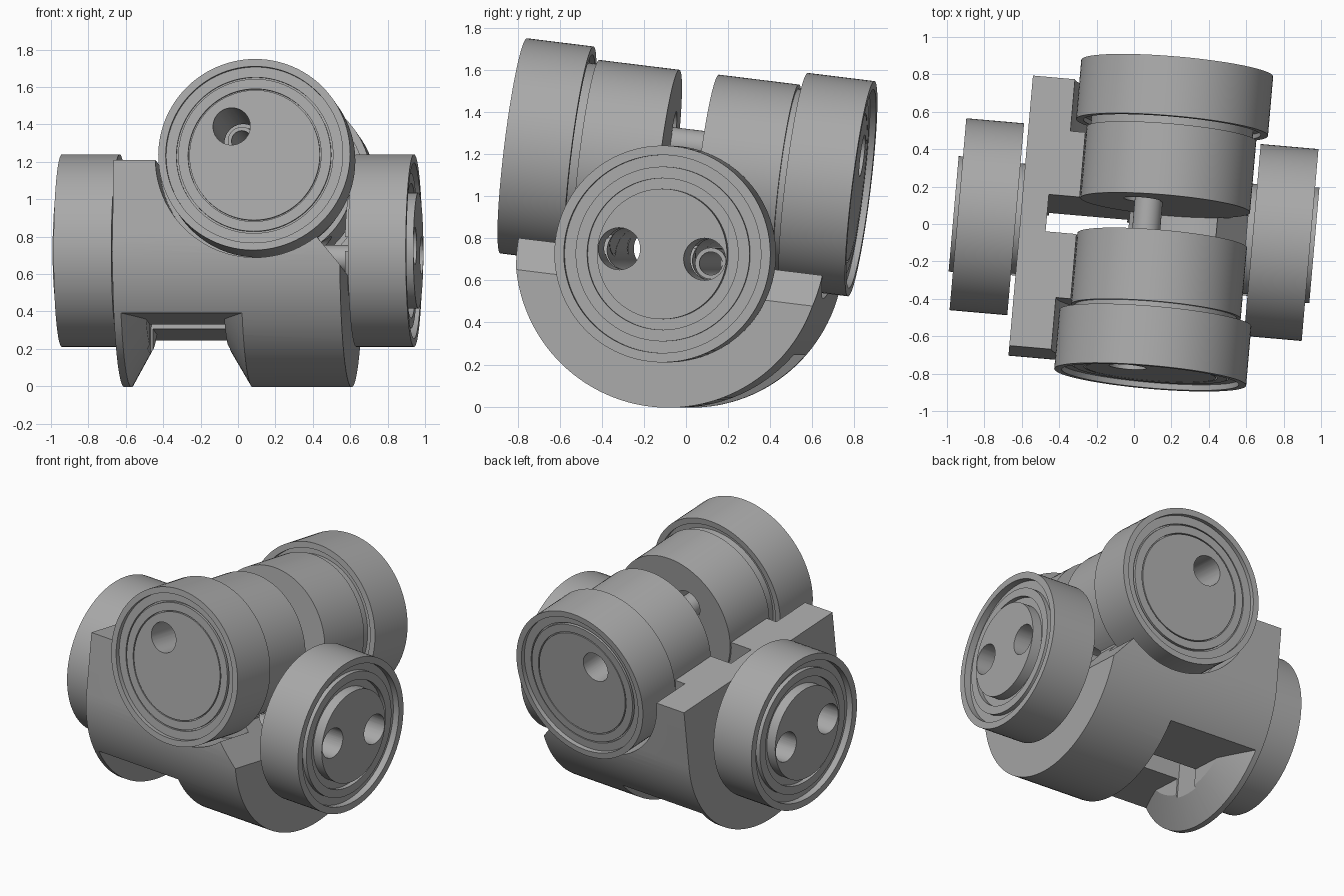
import bpy, bmesh, math
from mathutils import Matrix, Vector

if "Cube" in bpy.data.objects:
    bpy.data.objects.remove(bpy.data.objects["Cube"], do_unlink=True)

grey = bpy.data.materials.new("plain grey")
grey.use_nodes = True
GREY = (0.4, 0.4, 0.4, 1)
grey.diffuse_color = GREY
grey.node_tree.nodes["Principled BSDF"].inputs["Base Color"].default_value = GREY

# The whole joint is slightly yawed and pitched
FRAME = (Matrix.Translation((0, -0.03, 0.725))
         @ Matrix.Rotation(math.radians(-5), 4, 'Z')
         @ Matrix.Rotation(math.radians(-7), 4, 'X'))
UPPER = Vector((0.155, 0, 0.415))    # centre of the upper, front-to-back axis
ORIGIN = Vector((0, 0, 0))


def finish(bm, name):
    bmesh.ops.remove_doubles(bm, verts=bm.verts, dist=1e-5)
    bmesh.ops.recalc_face_normals(bm, faces=bm.faces)
    mesh = bpy.data.meshes.new(name)
    bm.to_mesh(mesh)
    bm.free()
    mesh.materials.append(grey)
    ob = bpy.data.objects.new(name, mesh)
    bpy.context.collection.objects.link(ob)
    ob.matrix_world = FRAME
    return ob


def lathe(name, profile, axis, centre=ORIGIN, flip=False, steps=96):
    """Revolve (radius, distance) points around the x or y axis."""
    bm = bmesh.new()
    s = -1 if flip else 1
    place = (lambda r, t: Vector((t * s, 0, r))) if axis == 'X' else (lambda r, t: Vector((0, t * s, r)))
    verts = [bm.verts.new(centre + place(r, t)) for r, t in profile]
    edges = [bm.edges.new(p) for p in zip(verts, verts[1:])]
    direction = Vector((1, 0, 0)) if axis == 'X' else Vector((0, 1, 0))
    bmesh.ops.spin(bm, geom=verts + edges, cent=centre, axis=direction,
                   angle=math.tau, steps=steps, use_duplicate=False)
    return finish(bm, name)


def rod(name, radius, a, b, axis, centre=ORIGIN):
    return lathe(name, [(0, a), (radius, a), (radius, b), (0, b)], axis, centre, steps=48)


def prism(name, outline, axis, a, b):
    """Extrude an outline along x (outline in y, z) or y (outline in x, z)."""
    bm = bmesh.new()
    place = (lambda u, v: (a, u, v)) if axis == 'X' else (lambda u, v: (u, a, v))
    face = bm.faces.new([bm.verts.new(place(u, v)) for u, v in outline])
    move = bmesh.ops.extrude_face_region(bm, geom=[face])["geom"]
    delta = Vector((b - a, 0, 0)) if axis == 'X' else Vector((0, b - a, 0))
    bmesh.ops.translate(bm, vec=delta, verts=[g for g in move if isinstance(g, bmesh.types.BMVert)])
    return finish(bm, name)


def box(name, x0, x1, y0, y1, z0, z1):
    return prism(name, [(x0, z0), (x1, z0), (x1, z1), (x0, z1)], 'Y', y0, y1)


def combine(ob, others, operation='DIFFERENCE'):
    for other in others:
        mod = ob.modifiers.new("cut", 'BOOLEAN')
        mod.operation, mod.solver, mod.object = operation, 'EXACT', other
    bpy.context.view_layer.update()
    graph = bpy.context.evaluated_depsgraph_get()
    mesh = bpy.data.meshes.new_from_object(ob.evaluated_get(graph))
    ob.modifiers.clear()
    ob.data = mesh


cutters, parts = [], []


def cutter(ob):
    ob.hide_render = True
    cutters.append(ob)
    return ob


# Holes running through both axes
x_holes = [cutter(rod("side_hole_cutter", 0.1, -1.2, 1.2, 'X', Vector((0, y, 0)))) for y in (-0.205, 0.205)]
y_hole = cutter(rod("front_hole_cutter", 0.1, -1.2, 1.2, 'Y', UPPER + Vector((-0.125, 0, 0.155))))

# Saddle body: half-round underside with a straight-sided top
R, TOP, END = 0.73, 0.4, 0.61
arc = [(-R * math.cos(i * math.pi / 64), -R * math.sin(i * math.pi / 64)) for i in range(65)]
body = prism("saddle_body", arc + [(R, TOP), (-R, TOP)], 'X', -END, END)
groove = cutter(lathe("groove_cutter", [(0, -1), (0.54, -1), (0.54, -0.45), (0.46, -0.45),
                                        (0.46, 0.45), (0.54, 0.45), (0.54, 1), (0, 1)], 'Y', UPPER))
chamfer = cutter(prism("chamfer_cutter", [(0.68, -0.245), (0.44, 0.04), (0.44, 1), (0.9, 1), (0.9, -0.245)],
                       'Y', -1, 1))
window = cutter(box("window_cutter", -0.47, -0.03, -0.1, 0.1, -0.6, 1))

# Flared notch under the body
notch = cutter(lathe("notch_cutter", [(0, -0.46), (0.53, -0.46), (0.8, -0.61),
                                      (0.8, 0.12), (0.53, -0.04), (0, -0.04)], 'X'))
below = cutter(box("notch_limit", -1, 1, -1, 1, -1, -0.41))
combine(notch, [below], 'INTERSECT')
combine(body, [groove, chamfer, window, notch] + x_holes)
parts.append(body)

# Side caps on the left-right axis, with stepped rings and a raised disc
side_profile = [(0, 0.6), (0.3, 0.6), (0.3, 0.65), (0.46, 0.65), (0.46, 0.635), (0.515, 0.635),
                (0.515, 0.945), (0.47, 0.945), (0.47, 0.9), (0.415, 0.9), (0.415, 0.93),
                (0.36, 0.93), (0.36, 0.9), (0.31, 0.9), (0.31, 0.968), (0, 0.968)]
# Drums and end caps on the upper axis, with a shallow recessed face
end_profile = [(0, 0.095), (0.455, 0.095), (0.455, 0.48), (0.435, 0.48), (0.435, 0.54),
               (0.475, 0.54), (0.475, 0.515), (0.515, 0.515), (0.515, 0.835), (0.475, 0.835),
               (0.475, 0.805), (0.42, 0.805), (0.42, 0.79), (0.41, 0.79), (0.41, 0.81),
               (0.357, 0.81), (0.357, 0.79), (0.35, 0.79), (0.35, 0.81), (0, 0.81)]
for flip, side, end in ((False, "left", "back"), (True, "right", "front")):
    cap = lathe(side + "_side_cap", side_profile, 'X', flip=flip)
    combine(cap, x_holes)
    drum = lathe(end + "_drum", end_profile, 'Y', UPPER, flip)
    combine(drum, [y_hole] + x_holes)
    parts += [cap, drum]


# Thin tubes inside the holes
def tube(name, a, b, axis, centre):
    ring = [(0.055, a), (0.075, a), (0.075, b), (0.055, b), (0.055, a)]
    parts.append(lathe(name, ring, axis, centre, steps=32))


tube("upper_tube", -0.58, 0.58, 'Y', UPPER + Vector((-0.09, 0, 0.105)))
tube("lower_tube", -0.6, 0.6, 'X', Vector((0, 0.205, -0.02)))

for ob in cutters:
    bpy.data.objects.remove(ob, do_unlink=True)

bpy.ops.object.select_all(action='DESELECT')
for ob in parts:
    ob.select_set(True)
bpy.context.view_layer.objects.active = body
bpy.ops.object.shade_smooth_by_angle(angle=math.radians(25))
